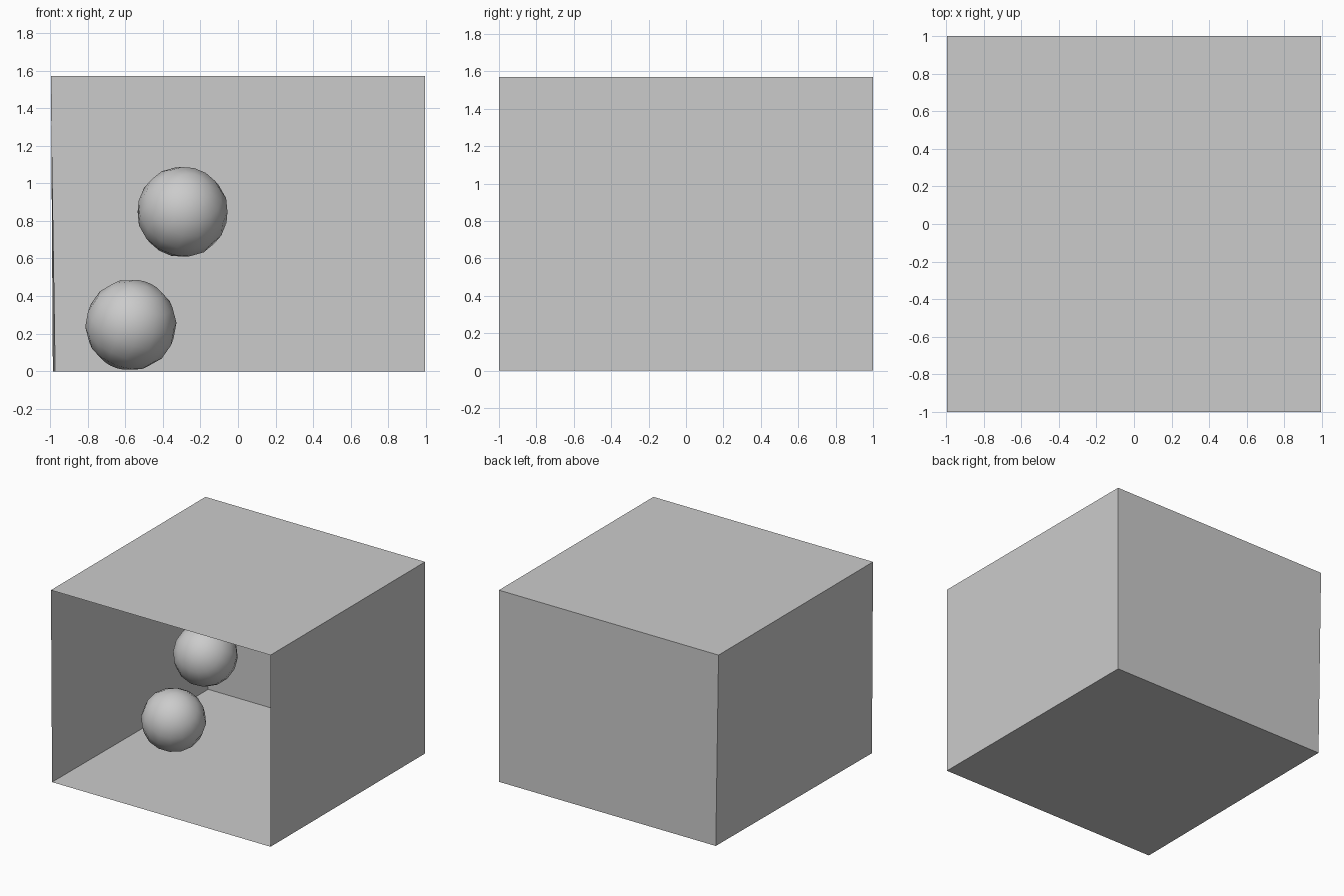
import bpy

if "Cube" in bpy.data.objects:
    bpy.data.objects.remove(bpy.data.objects["Cube"], do_unlink=True)

HEIGHT = 1.57
HALF_X = 0.995
RADIUS = 0.243

# One plain grey for everything
grey = bpy.data.materials.new("plain_grey")
grey.use_nodes = True
colour = (0.6, 0.6, 0.6, 1)
grey.diffuse_color = colour
grey.node_tree.nodes["Principled BSDF"].inputs["Base Color"].default_value = colour

# Corners of the open-fronted box; the lower left side leans slightly inward
corners = {
    "floor": [(-0.985, -1, 0), (HALF_X, -1, 0), (HALF_X, 1, 0), (-0.97, 1, 0)],
    "top": [(-HALF_X, -1, HEIGHT), (HALF_X, -1, HEIGHT),
            (HALF_X, 1, HEIGHT), (-HALF_X, 1, HEIGHT)],
}


def panel(name, points):
    """Single thin sheet through four corner points."""
    mesh = bpy.data.meshes.new(name)
    mesh.from_pydata(points, [], [tuple(range(len(points)))])
    mesh.materials.append(grey)
    obj = bpy.data.objects.new(name, mesh)
    bpy.context.collection.objects.link(obj)


def wall(name, a, b):
    """Upright sheet between two neighbouring floor corners."""
    low, high = corners["floor"], corners["top"]
    panel(name, [low[a], low[b], high[b], high[a]])


def ball(name, centre, tilt):
    """Coarse, smooth-shaded sphere, tumbled a little."""
    bpy.ops.mesh.primitive_uv_sphere_add(segments=16, ring_count=8, radius=RADIUS,
                                         location=centre, rotation=tilt)
    obj = bpy.context.object
    obj.name = name
    obj.data.materials.append(grey)
    bpy.ops.object.shade_smooth()


# Box: floor, ceiling and three walls, front left open
panel("floor", corners["floor"][::-1])
panel("ceiling", corners["top"])
wall("left_wall", 1, 2)
wall("back_wall", 2, 3)
wall("right_wall", 3, 0)

# Balls: one on the floor, one floating
ball("lower_ball", (-0.57, -0.02, 0.247), (0.5, 0.3, 0.2))
ball("upper_ball", (-0.295, 0.0, 0.848), (0.9, -0.4, 0.6))
